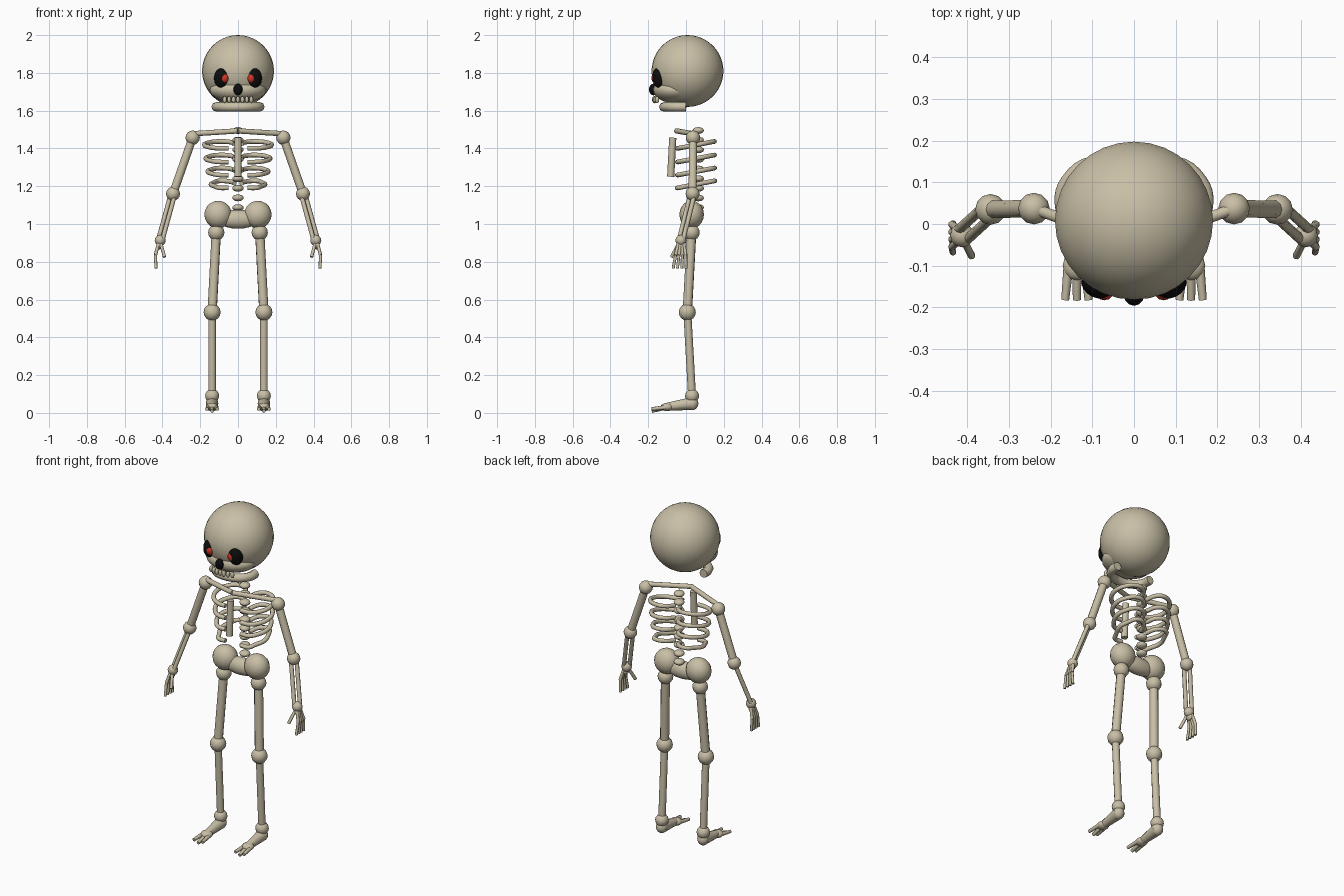
import bpy, math
from mathutils import Vector

if "Cube" in bpy.data.objects:
    bpy.data.objects.remove(bpy.data.objects["Cube"])


def material(name, rgb):
    m = bpy.data.materials.new(name)
    m.diffuse_color = (*rgb, 1)
    m.use_nodes = True
    m.node_tree.nodes["Principled BSDF"].inputs["Base Color"].default_value = m.diffuse_color
    return m


BONE = material("bone", (0.58, 0.52, 0.38))
BLACK = material("black", (0.004, 0.004, 0.004))
RED = material("red", (0.65, 0.035, 0.02))


def finish(name, mat, angle=60):
    o = bpy.context.object
    o.name = name
    o.data.materials.append(mat)
    bpy.ops.object.shade_smooth_by_angle(angle=math.radians(angle))
    return o


def ball(name, loc, r, mat=BONE, seg=12, rot=(0, 0, 0)):
    bpy.ops.mesh.primitive_uv_sphere_add(segments=seg, ring_count=seg * 2 // 3, location=loc, rotation=rot)
    bpy.context.object.scale = r if isinstance(r, tuple) else (r, r, r)
    return finish(name, mat)


def rod(name, a, b, r1, r2=None, sides=10):
    a, b = Vector(a), Vector(b)
    bpy.ops.mesh.primitive_cone_add(vertices=sides, radius1=r1, radius2=r1 if r2 is None else r2,
                                    depth=(b - a).length, location=(a + b) / 2)
    bpy.context.object.rotation_euler = (b - a).to_track_quat('Z', 'Y').to_euler()
    return finish(name, BONE)


def tube(name, pts, r):
    cu = bpy.data.curves.new(name, 'CURVE')
    cu.dimensions = '3D'
    cu.bevel_depth, cu.bevel_resolution = r, 2
    cu.resolution_u, cu.use_fill_caps = 4, True
    sp = cu.splines.new('BEZIER')
    sp.bezier_points.add(len(pts) - 1)
    for p, co in zip(sp.bezier_points, pts):
        p.co = co
        p.handle_left_type = p.handle_right_type = 'AUTO'
    o = bpy.data.objects.new(name, cu)
    bpy.context.collection.objects.link(o)
    bpy.ops.object.select_all(action='DESELECT')
    o.select_set(True)
    bpy.context.view_layer.objects.active = o
    bpy.ops.object.convert(target='MESH')
    return finish(name, BONE)


# Skull, upper jaw, nose hole and teeth
ball("skull", (0, 0.008, 1.81), 0.19, seg=32)
ball("upper_jaw", (0, -0.06, 1.71), (0.15, 0.115, 0.07), seg=24)
ball("nose_hole", (0, -0.172, 1.712), (0.024, 0.024, 0.031), BLACK)
for i in range(-3, 4):
    x = i * 0.0235
    ball("tooth", (x, -0.168 + 3 * x * x, 1.658), (0.011, 0.012, 0.019), seg=8)

# Horseshoe lower jaw
tube("lower_jaw", [(-0.115, 0, 1.62), (-0.112, -0.05, 1.62), (-0.07, -0.1, 1.62), (0, -0.118, 1.62),
                   (0.07, -0.1, 1.62), (0.112, -0.05, 1.62), (0.115, 0, 1.62)], 0.025)

# Spine and breastbone
for i in range(9):
    ball("vertebra", (0, 0.065, 1.495 - i * 0.051), (0.03, 0.03, 0.018))
rod("breastbone", (0, -0.081, 1.25), (0, -0.07, 1.457), 0.019)

# Pelvis bridge
ball("pelvis", (0, 0.03, 1.025), (0.11, 0.045, 0.05), seg=16)

for s in (-1, 1):
    # Eye sockets and eyes
    ball("eye_socket", (s * 0.088, -0.147, 1.775), (0.04, 0.03, 0.053), BLACK, 16, (0, s * -0.15, s * 0.45))
    ball("eye", (s * 0.071, -0.163, 1.772), (0.022, 0.02, 0.026), RED, 12)

    # Ribs, lower in front than behind
    for w, z in ((0.178, 1.419), (0.17, 1.347), (0.16, 1.278), (0.143, 1.21)):
        path = [(0.018, 0.08), (0.045, 0.135), (0.1, 0.15), (w - 0.015, 0.105), (w, 0.05),
                (w - 0.025, -0.01), (0.1, -0.042), (0.05, -0.045)]
        tube("rib", [(s * x, y, z + (y - 0.055) * 0.19) for x, y in path], 0.0125)

    # Collarbone and arm
    shoulder = Vector((s * 0.24, 0.037, 1.457))
    elbow = Vector((s * 0.344, 0.035, 1.16))
    wrist = Vector((s * 0.412, -0.027, 0.913))
    rod("collarbone", (0, -0.05, 1.493), (s * 0.235, 0.035, 1.478), 0.014)
    ball("shoulder", shoulder, 0.038)
    rod("upper_arm", shoulder, elbow, 0.022)
    ball("elbow", elbow, 0.037)
    for d in (-1, 1):
        off = Vector((s * 0.011, 0.011, 0)) * d
        rod("forearm", elbow + off, wrist + off, 0.012, sides=8)
    ball("wrist", wrist, 0.029)

    # Hand
    ball("palm", (s * 0.417, -0.029, 0.885), (0.016, 0.024, 0.02), seg=10)
    for i in range(4):
        y0, y1, y2 = -0.04 + i * 0.009, -0.055 + i * 0.018, -0.068 + i * 0.023
        knuckle = (s * 0.437, y1, 0.835)
        rod("finger_base", (s * 0.42, y0, 0.9), knuckle, 0.009, sides=8)
        rod("finger_tip", knuckle, (s * 0.434, y2, 0.765), 0.008, sides=8)
    rod("thumb", (s * 0.408, -0.04, 0.895), (s * 0.389, -0.077, 0.825), 0.009, sides=8)

    # Hip and leg
    hip, knee, ankle = (s * 0.115, 0.03, 0.955), (s * 0.137, 0.007, 0.533), (s * 0.137, 0.032, 0.09)
    ball("hip", (s * 0.105, 0.03, 1.05), (0.073, 0.065, 0.073), seg=16)
    ball("hip_joint", hip, 0.043)
    rod("thigh", hip, knee, 0.025)
    ball("knee", knee, 0.045)
    rod("shin", knee, ankle, 0.021)
    ball("ankle", ankle, 0.037)

    # Foot
    ball("heel", (s * 0.137, 0.032, 0.05), (0.033, 0.034, 0.036))
    rod("foot", (s * 0.137, 0.035, 0.05), (s * 0.137, -0.115, 0.03), 0.034, 0.02)
    ball("foot_front", (s * 0.137, -0.1, 0.031), (0.034, 0.035, 0.022))
    for i in (-1, 0, 1):
        rod("toe", (s * 0.137 + i * 0.02, -0.1, 0.03), (s * 0.137 + i * 0.028, -0.182, 0.0205 if i else 0.0095),
            0.012, 0.0095, sides=8)
